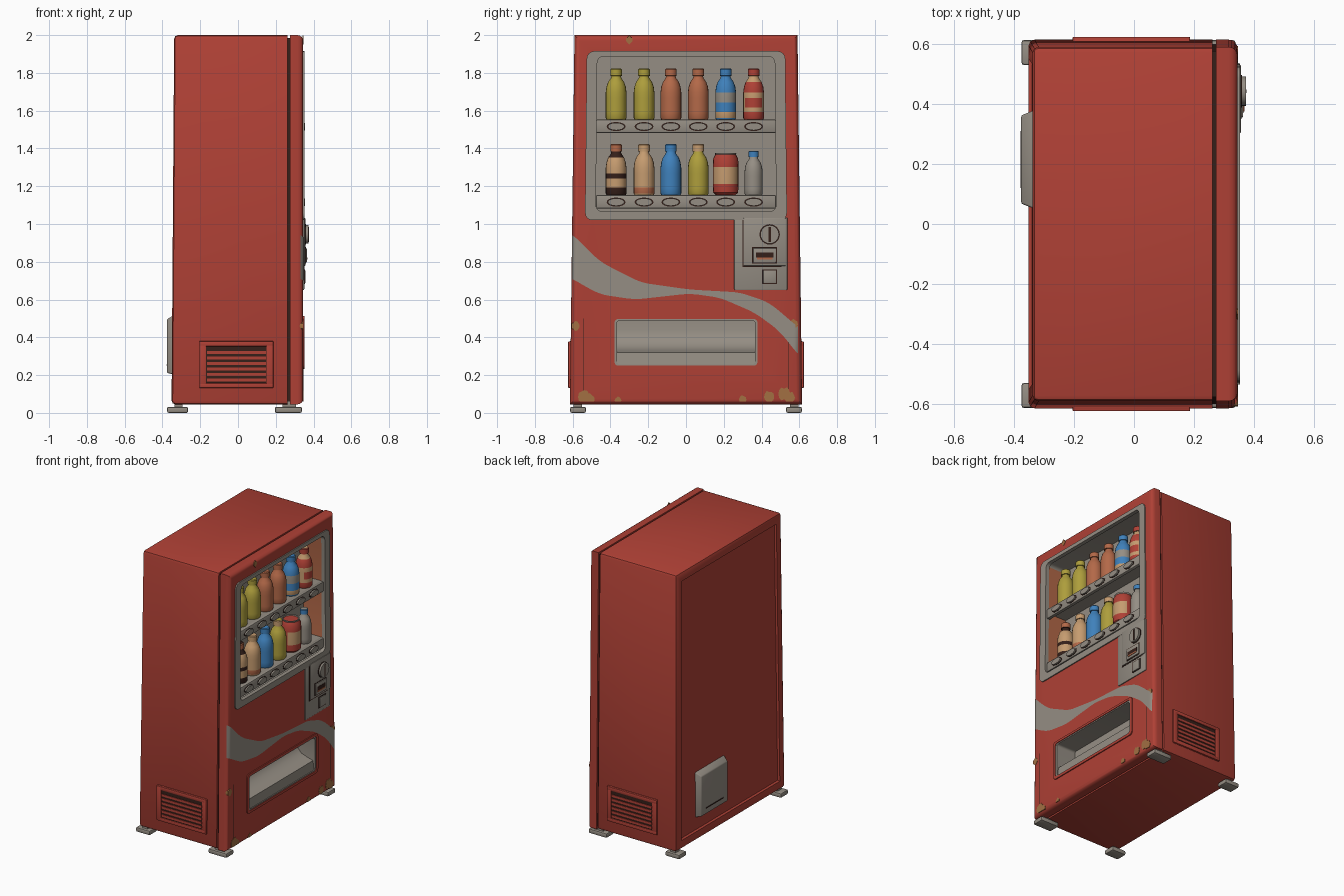
import bpy, bmesh, math
from mathutils import Vector

if "Cube" in bpy.data.objects:
    bpy.data.objects.remove(bpy.data.objects["Cube"])


def material(name, r, g, b):
    m = bpy.data.materials.new(name)
    m.use_nodes = True
    m.diffuse_color = (r, g, b, 1)
    m.node_tree.nodes["Principled BSDF"].inputs["Base Color"].default_value = (r, g, b, 1)
    return m


RED = material("painted red", .43, .052, .036)
GREY = material("warm grey", .30, .27, .23)
YELLOW = material("yellow", .42, .34, .045)
ORANGE = material("burnt orange", .45, .14, .065)
BLUE = material("blue", .05, .22, .50)
TAN = material("tan", .56, .33, .16)
DARK = material("dark brown", .035, .014, .01)
RUST = material("bare rust", .36, .16, .055)

FRONT, HALF, ROUND = .345, .615, .03


def taper(co):
    co.y *= 1 - .02 * co.z
    if co.x < 0:
        co.x *= 1 - .02 * co.z


def front_x(y, z):
    """Depth of the door skin, following its rounded side edges."""
    d = abs(y) - (HALF * (1 - .02 * z) - ROUND)
    return FRONT if d <= 0 else FRONT - ROUND + math.sqrt(max(ROUND ** 2 - d * d, 0))


def finish(name, bm, mats, tapered=False):
    bmesh.ops.recalc_face_normals(bm, faces=bm.faces)
    if tapered:
        for v in bm.verts:
            taper(v.co)
    me = bpy.data.meshes.new(name)
    bm.to_mesh(me)
    bm.free()
    for m in mats if isinstance(mats, list) else [mats]:
        me.materials.append(m)
    ob = bpy.data.objects.new(name, me)
    bpy.context.collection.objects.link(ob)
    return ob


def box_mesh(x, y, z, bevel=0, pick=lambda e: True, seg=2):
    bm = bmesh.new()
    bmesh.ops.create_cube(bm, size=1)
    for v in bm.verts:
        v.co = Vector(r[0] if c < 0 else r[1] for r, c in zip((x, y, z), v.co))
    if bevel:
        edges = [e for e in bm.edges if pick(e)]
        bmesh.ops.bevel(bm, geom=edges, offset=bevel, segments=seg, profile=.5, affect='EDGES')
    return bm


def box(name, x, y, z, mat, bevel=0, tapered=False, **kw):
    return finish(name, box_mesh(x, y, z, bevel, **kw), mat, tapered)


def rounded(y, z, r, n=5):
    """Rounded rectangle as (y, z) points."""
    pts = []
    for i, (cy, cz) in enumerate([(y[1] - r, z[1] - r), (y[0] + r, z[1] - r),
                                  (y[0] + r, z[0] + r), (y[1] - r, z[0] + r)]):
        for k in range(n):
            a = math.pi / 2 * (i + k / (n - 1))
            pts.append((cy + r * math.cos(a), cz + r * math.sin(a)))
    return pts


def prism(name, pts, x, mat, tapered=False):
    """Solid plate with the outline pts, between two depths."""
    bm = bmesh.new()
    a, b = ([bm.verts.new((d, *p)) for p in pts] for d in x)
    bm.faces.new(a)
    bm.faces.new(b)
    for i in range(len(pts)):
        bm.faces.new((a[i - 1], a[i], b[i], b[i - 1]))
    return finish(name, bm, mat, tapered)


def ring(name, outer, inner, x, mats, tapered=False):
    """Frame between two outlines."""
    bm = bmesh.new()
    loops = [[bm.verts.new((d, *p)) for p in pts]
             for pts, d in ((outer, x[0]), (outer, x[1]), (inner, x[1]), (inner, x[0]))]
    for j in range(4):
        p, q = loops[j], loops[(j + 1) % 4]
        for i in range(len(p)):
            bm.faces.new((p[i - 1], p[i], q[i], q[i - 1]))
    return finish(name, bm, mats, tapered)


def carve(ob, cutters):
    for c in cutters:
        mod = ob.modifiers.new("cut", 'BOOLEAN')
        mod.object, mod.operation, mod.solver = c, 'DIFFERENCE', 'EXACT'
    ev = ob.evaluated_get(bpy.context.evaluated_depsgraph_get())
    me = bpy.data.meshes.new_from_object(ev)
    ob.modifiers.clear()
    ob.data = me


# Cabinet with recessed back panel
bm = box_mesh((-.352, .262), (-HALF, HALF), (.045, 2), .02,
              lambda e: not all(v.co.x > 0 for v in e.verts))
back = min(bm.faces, key=lambda f: f.calc_center_median().x)
bmesh.ops.inset_region(bm, faces=[back], thickness=.06)
bmesh.ops.inset_region(bm, faces=[back], thickness=.01, depth=-.012)
cabinet = finish("cabinet", bm, RED, True)

# Door and the dark gasket behind it
door = box("door", (.274, FRONT), (-HALF, HALF), (.045, 2), RED, ROUND, True, seg=4,
           pick=lambda e: all(v.co.x > .34 for v in e.verts))
gasket = box("door_gasket", (.23, .3), (-HALF + .014, HALF - .014), (.06, 1.986), DARK, 0, True)

# Openings for the display window and the delivery bay
window = rounded((-.5, .5), (1.05, 1.9), .03)
bay = rounded((-.39, .39), (.24, .505), .02)
cutters = [prism("window_cutter", window, (.17, .5), GREY, True),
           prism("bay_cutter", bay, (.18, .5), GREY)]
for part in (cabinet, door, gasket):
    carve(part, cutters)
for c in cutters:
    bpy.data.objects.remove(c)

# Display window: frame, coloured side walls, back wall
ring("window_frame", rounded((-.546, .546), (1.02, 1.915), .04),
     rounded((-.488, .488), (1.066, 1.888), .035), (.325, .353), GREY, True)
liner = ring("window_liner", window, rounded((-.494, .494), (1.056, 1.894), .03),
             (.171, .34), [GREY, ORANGE], True)
for f in liner.data.polygons:
    f.material_index = int(abs(f.normal.y) > .9)
prism("window_back", window, (.171, .178), GREY, True)

# Shelves with selection buttons
SLOTS = (-.37, -.222, -.08, .065, .21, .358)
for tag, top in (("upper", 1.55), ("lower", 1.15)):
    box(tag + "_shelf", (.175, .33), (-.48, .48), (top - .02, top), GREY)
    box(tag + "_shelf_lip", (.315, .342), (-.476, .476), (top - .068, top + .003), GREY, .008)
    for i, y in enumerate(SLOTS):
        pts = [(y + .044 * math.cos(a), top - .034 + .02 * math.sin(a))
               for a in (math.tau * k / 16 for k in range(16))]
        prism(f"{tag}_button_{i + 1}", pts, (.335, .354), GREY)
        rim = [(y + (p[0] - y) * 1.14, top - .034 + (p[1] - top + .034) * 1.2) for p in pts]
        prism(f"{tag}_button_rim_{i + 1}", rim, (.335, .3435), DARK)


def lathe(name, y, z, profile, base, bands=(), scale=1, patch=None):
    """Turned container; bands are (low, high, material), patch covers only the front."""
    mats = [base] + [b[2] for b in bands]
    bm = bmesh.new()
    n, rows = 20, []
    for r, h in profile:
        rows.append([bm.verts.new((.268 + r * scale * math.cos(math.tau * k / n),
                                   y + r * scale * math.sin(math.tau * k / n), z + h * scale))
                     for k in range(n)])
    for (p, q, lo, hi) in zip(rows, rows[1:], profile, profile[1:]):
        mid = (lo[1] + hi[1]) / 2
        for k in range(n):
            f = bm.faces.new((p[k - 1], p[k], q[k], q[k - 1]))
            for i, band in enumerate(bands):
                facing = f.calc_center_median().x > .268 + .03
                if band[0] < mid < band[1] and (i != patch or facing):
                    f.material_index = i + 1
    bm.faces.new(rows[0])
    bm.faces.new(rows[-1])
    finish(name, bm, mats)


BOTTLE = [(.05, 0), (.055, .01), (.055, .04), (.055, .065), (.055, .09), (.055, .115),
          (.055, .145), (.051, .175), (.042, .2), (.028, .22), (.025, .232), (.031, .233),
          (.031, .266), (.026, .271)]
CAN = [(.05, 0), (.066, .015), (.068, .06), (.068, .15), (.066, .195), (.055, .215),
       (.057, .225), (.05, .225), (.048, .218)]
CAP, END = .2325, .3
upper = [(YELLOW, []), (YELLOW, []), (ORANGE, []), (ORANGE, []),
         (BLUE, [(.01, .04, TAN), (.09, .145, GREY)]),
         (TAN, [(0, .04, RED), (.145, .21, RED), (CAP, END, RED), (.065, .115, RED)])]
lower = [(DARK, [(.04, .09, TAN), (.115, .2, TAN), (CAP, END, ORANGE)]),
         (TAN, [(.01, .04, ORANGE)]), (BLUE, []), (YELLOW, [(CAP, END, TAN)]),
         None, (GREY, [(CAP, END, BLUE)])]
for tag, base_z, row in (("upper", 1.552, upper), ("lower", 1.152, lower)):
    for i, (y, item) in enumerate(zip(SLOTS, row)):
        if item is None:
            lathe("drink_can", y, base_z, CAN, RED, [(.06, .15, TAN), (.216, .3, GREY)], patch=0)
        else:
            size = .87 if item[0] == GREY else 1
            lathe(f"{tag}_bottle_{i + 1}", y, base_z, BOTTLE, *item, scale=size,
                  patch=3 if item[0] == TAN and tag == "upper" else None)

# Coin and note panel
box("control_plate", (.33, .351), (.255, .537), (.65, 1.035), GREY, .006)
box("control_panel_edge", (.34, .3525), (.298, .506), (.772, 1.034), DARK)
box("control_panel", (.34, .357), (.303, .53), (.778, 1.032), GREY, .005)
disc = [(math.cos(math.tau * k / 24), math.sin(math.tau * k / 24)) for k in range(24)]
for name, r, x, mat in (("coin_dial_rim", .054, (.35, .36), DARK), ("coin_dial", .049, (.35, .373), GREY)):
    prism(name, [(.443 + r * a, .945 + r * b) for a, b in disc], x, mat)
box("coin_slot", (.37, .375), (.437, .449), (.905, .985), DARK)
box("note_slot_edge", (.35, .359), (.35, .482), (.79, .878), DARK)
box("note_slot", (.35, .364), (.355, .477), (.795, .873), GREY, .005)
box("note_mouth", (.36, .3655), (.37, .462), (.822, .848), DARK)
box("note_tab", (.36, .3675), (.375, .457), (.812, .822), ORANGE)
box("coin_return_edge", (.345, .3535), (.403, .482), (.682, .76), DARK)
box("coin_return", (.345, .358), (.408, .477), (.687, .755), GREY, .004)

# Delivery bay: lip frame, curved chute, ends
ring("bay_frame", rounded((-.398, .398), (.232, .513), .025),
     rounded((-.378, .378), (.25, .497), .018), (.32, .352), RED)
ring("bay_trim", rounded((-.384, .384), (.244, .503), .02),
     rounded((-.366, .366), (.256, .489), .016), (.19, .347), GREY)
bm = bmesh.new()
chute = [(.342, .25), (.333, .32), (.29, .332), (.24, .35), (.205, .39), (.195, .44), (.195, .5)]
cols = [[bm.verts.new((x, y, z)) for x, z in chute] for y in (-.38, .38)]
for i in range(len(chute) - 1):
    bm.faces.new((cols[0][i], cols[1][i], cols[1][i + 1], cols[0][i + 1]))
finish("bay_chute", bm, GREY)

# Painted wave that follows the door skin
TOP = [(-.61, .96), (-.587, .93), (-.455, .80), (-.24, .69), (.02, .653), (.285, .638), (.44, .585), (.61, .44)]
LOW = [(-.61, .72), (-.587, .70), (-.455, .627), (-.27, .60), (.02, .632), (.18, .61), (.365, .53), (.5, .43), (.61, .285)]


def height(pts, y):
    for (a, za), (b, zb) in zip(pts, pts[1:]):
        if y <= b:
            return za + (zb - za) * (y - a) / (b - a)
    return pts[-1][1]


def smooth(pts, y):
    return sum(height(pts, max(-.61, min(.61, y + d * .02))) for d in range(-2, 3)) / 5


bm = bmesh.new()
prev = None
for k in range(81):
    y = -.604 + 1.208 * k / 80
    pair = [bm.verts.new((front_x(y, .65) + .003, y, f)) for f in (smooth(LOW, y), smooth(TOP, y))]
    if prev:
        bm.faces.new((prev[0], pair[0], pair[1], prev[1]))
    prev = pair
finish("painted_wave", bm, GREY)

# Chipped paint on the door, and the seams of the side columns
CHIPS = [(-.54, .085, .035), (-.36, .065, .02), (-.51, .07, .03), (.3, .07, .022), (.44, .085, .03),
         (.52, .1, .035), (.55, .08, .03), (-.585, .46, .025), (-.3, 1.975, .02), (.57, .47, .025)]
for i, (y, z, r) in enumerate(CHIPS):
    pts = [(y + r * a * .9, max(z + r * b * (1 + .2 * math.sin(5 * a + i)), .06)) for a, b in disc[::2]]
    x = min(front_x(p[0], z) for p in pts)
    prism(f"paint_chip_{i + 1}", pts, (x - .003, front_x(y, z) + .002), RUST)

for side, s in (("left", 1), ("right", -1)):
    box(side + "_column_seam", (.34, .3465), (s * .541 - .002, s * .541 + .002), (.07, .5), DARK)
    # Side vent: raised frame, dark grille, slats
    def wall(a, b):
        return tuple(sorted((s * a, s * b)))
    box(side + "_vent_plate", (-.205, .187), wall(.6, .616), (.13, .38), RED, .004)
    box(side + "_vent_grille", (-.17, .153), wall(.6, .618), (.153, .352), DARK)
    for z0 in (.132, .352):
        box(side + "_vent_rail", (-.205, .187), wall(.6, .624), (z0, z0 + .026), RED, .004)
    for x0 in (-.205, .151):
        box(side + "_vent_post", (x0, x0 + .036), wall(.6, .624), (.134, .376), RED, .004)
    for k in range(6):
        z0 = .166 + k * .029
        box(f"{side}_vent_slat_{k + 1}", (-.165, .148), wall(.6, .622), (z0, z0 + .016), RED)
    # Feet
    for end, x0, x1 in (("back", -.375, -.265), ("front", .195, .338)):
        box(f"{side}_{end}_foot", (x0, x1), wall(.53, .613), (0, .032), GREY, .008)
        box(f"{side}_{end}_foot_stem", (x0 + .04, x1 - .03), wall(.55, .595), (.02, .06), GREY)

# Service box on the back
bm = box_mesh((-.376, -.33), (.05, .38), (.2, .525))
for v in bm.verts:
    if v.co.x < -.35:
        v.co.y += .018 if v.co.y < .2 else -.018
        v.co.z += .012 if v.co.z < .3 else -.03
bmesh.ops.bevel(bm, geom=bm.edges[:], offset=.006, segments=2, profile=.5, affect='EDGES')
finish("service_box", bm, GREY)
box("service_box_slot", (-.379, -.37), (.12, .31), (.25, .257), DARK)

# Smooth shading with crisp edges
bpy.ops.object.select_all(action='DESELECT')
for ob in bpy.context.collection.objects:
    if ob.type == 'MESH':
        ob.select_set(True)
        bpy.context.view_layer.objects.active = ob
bpy.ops.object.shade_smooth_by_angle(angle=math.radians(35))
